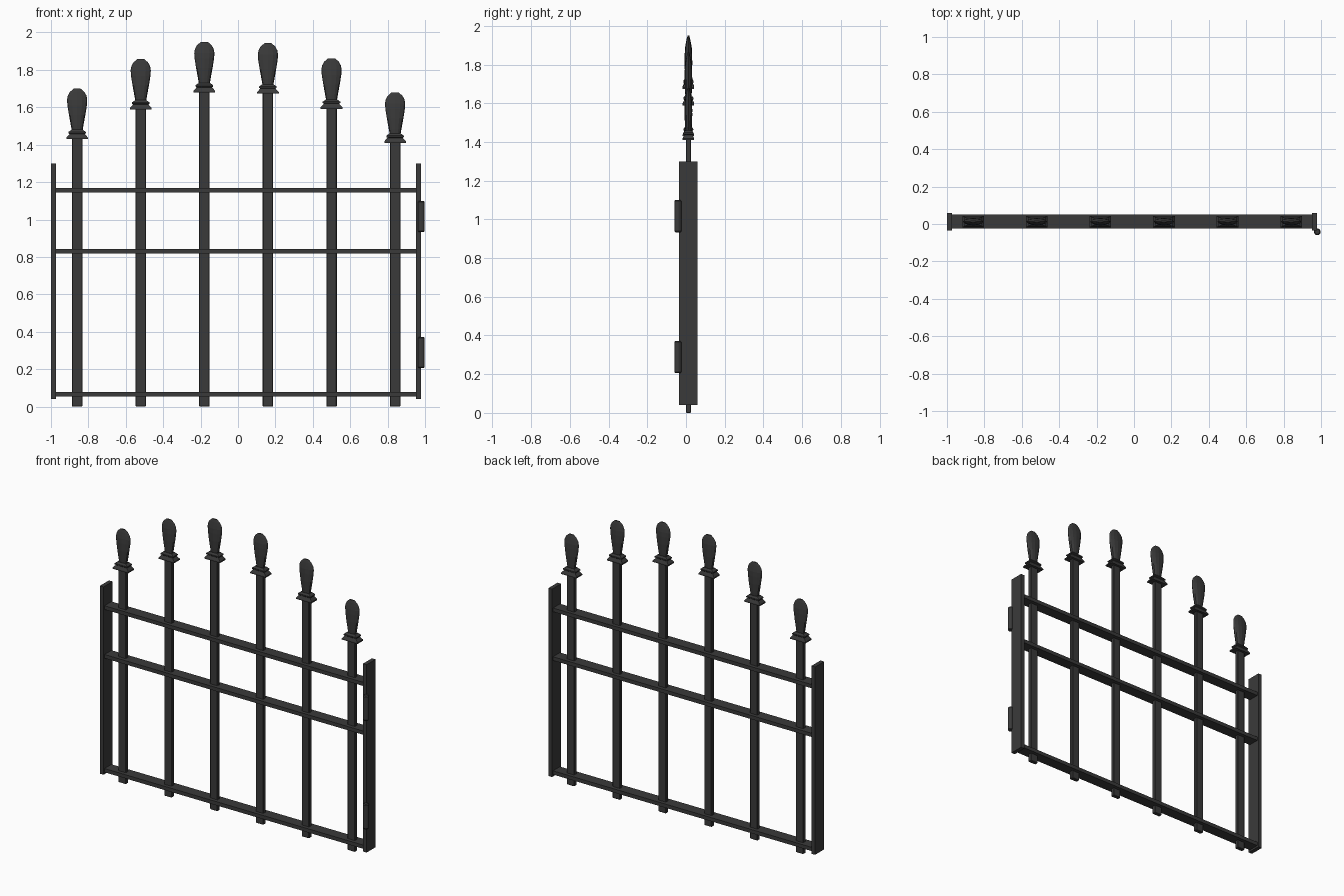
import bpy, bmesh, math

if "Cube" in bpy.data.objects:
    bpy.data.objects.remove(bpy.data.objects["Cube"])

YC = 0.0125  # middle plane of the gate

iron = bpy.data.materials.new("dark iron")
iron.diffuse_color = (0.042, 0.042, 0.042, 1)
iron.use_nodes = True
iron.node_tree.nodes["Principled BSDF"].inputs["Base Color"].default_value = iron.diffuse_color


def finish(name, bm):
    bmesh.ops.recalc_face_normals(bm, faces=bm.faces[:])
    me = bpy.data.meshes.new(name)
    bm.to_mesh(me)
    bm.free()
    me.materials.append(iron)
    ob = bpy.data.objects.new(name, me)
    bpy.context.collection.objects.link(ob)
    return ob


def box(name, x0, x1, y0, y1, z0, z1, bevel=0.0):
    bm = bmesh.new()
    bmesh.ops.create_cube(bm, size=1)
    for v in bm.verts:
        v.co.x = (x0 + x1) / 2 + v.co.x * (x1 - x0)
        v.co.y = (y0 + y1) / 2 + v.co.y * (y1 - y0)
        v.co.z = (z0 + z1) / 2 + v.co.z * (z1 - z0)
    if bevel:
        bmesh.ops.bevel(bm, geom=bm.edges[:], offset=bevel, segments=1, affect='EDGES')
    return finish(name, bm)


def loft(name, outline, levels, x, y, z):
    """Stack a unit outline at levels of (height, half width, half depth)."""
    bm = bmesh.new()
    rings = [[bm.verts.new((x + u * w, y + v * d, z + h)) for u, v in outline]
             for h, w, d in levels]
    n = len(outline)
    for a, b in zip(rings, rings[1:]):
        for i in range(n):
            j = (i + 1) % n
            bm.faces.new((a[i], a[j], b[j], b[i]))
    bm.faces.new(rings[0])
    bm.faces.new(rings[-1])
    return finish(name, bm)


SQUARE = [(-1, -1), (1, -1), (1, 1), (-1, 1)]
ROUND = [(math.cos(i * math.pi / 6), math.sin(i * math.pi / 6)) for i in range(12)]

# Stepped collar and flattened bulb under and on each finial
COLLAR = [(0, .058, .030), (.008, .058, .030), (.027, .041, .021),
          (.031, .047, .025), (.038, .047, .025), (.050, .030, .016)]
BULB = [(.040, .028, .015), (.075, .034, .018), (.130, .044, .020), (.180, .052, .019),
        (.210, .054, .017), (.232, .050, .013), (.252, .039, .009), (.270, .018, .004)]

# Upright bars with finials, in a gentle arch
collar_heights = [1.43, 1.588, 1.68, 1.673, 1.592, 1.41]
for i, h in enumerate(collar_heights):
    x = -0.86 + 0.34 * i
    box(f"upright_bar_{i+1}", x - .028, x + .028, YC - .013, YC + .013, 0, h + .01, .003)
    loft(f"finial_collar_{i+1}", SQUARE, COLLAR, x, YC, h)
    loft(f"finial_bulb_{i+1}", ROUND, BULB, x, YC, h)

# Cross rails
for name, z in (("bottom_rail", .065), ("middle_rail", .83), ("top_rail", 1.157)):
    box(name, -.98, .96, YC - .037, YC + .037, z - .0125, z + .0125)

# Flat end posts
box("left_end_post", -1.0, -.973, -.035, .06, .04, 1.30)
box("right_end_post", .952, .979, -.035, .06, .04, 1.30)

# Hinge barrels
for name, z in (("lower_hinge", .205), ("upper_hinge", .933)):
    loft(name, ROUND, [(0, .013, .013), (.006, .018, .018), (.161, .018, .018),
                       (.167, .013, .013)], .98, -.042, z)
